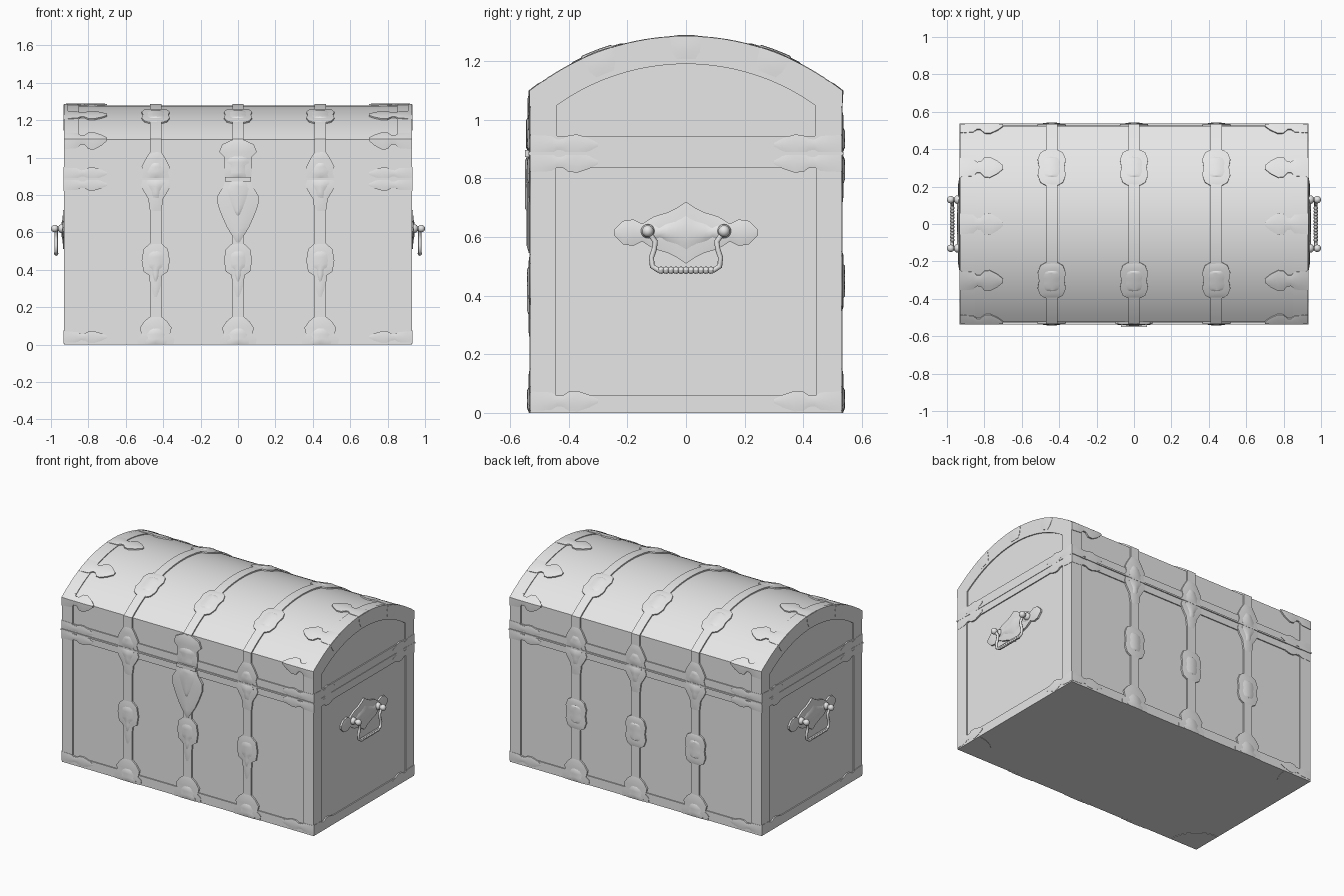
import bpy, bmesh, math
from mathutils import Vector

cube = bpy.data.objects.get("Cube")
if cube:
    bpy.data.objects.remove(cube)

grey = bpy.data.materials.new("plain_grey")
grey.use_nodes = True
grey.diffuse_color = (0.8, 0.8, 0.8, 1)
grey.node_tree.nodes["Principled BSDF"].inputs["Base Color"].default_value = (0.8, 0.8, 0.8, 1)

# Main dimensions
HX, HY, SEAM, SPRING = 0.93, 0.53, 0.885, 1.10
RADIUS, ARC_Z = 0.85, 0.433
HALF = math.asin(HY / RADIUS)
TOP = SPRING + HALF * RADIUS
LENGTH = 2 * TOP
made = []


def finish(name, bm):
    bmesh.ops.remove_doubles(bm, verts=bm.verts, dist=0.00005)
    bmesh.ops.recalc_face_normals(bm, faces=bm.faces)
    mesh = bpy.data.meshes.new(name)
    bm.to_mesh(mesh)
    bm.free()
    mesh.materials.append(grey)
    ob = bpy.data.objects.new(name, mesh)
    bpy.context.collection.objects.link(ob)
    made.append(ob)
    return ob


def box(name, lo, hi):
    bm = bmesh.new()
    bmesh.ops.create_cube(bm, size=1)
    for v in bm.verts:
        v.co = [a + (c + 0.5) * (b - a) for a, b, c in zip(lo, hi, v.co)]
    return finish(name, bm)


# Surfaces that plates are laid on: (u, v, height) -> point
def wrap(x, s, h):
    if s > TOP:
        p = wrap(x, LENGTH - s, h)
        return Vector((p.x, -p.y, p.z))
    if s <= SPRING:
        return Vector((x, -HY - h, s))
    a = (s - TOP) / RADIUS
    return Vector((x, (RADIUS + h) * math.sin(a), ARC_Z + (RADIUS + h) * math.cos(a)))


def end_wall(sign):
    return lambda y, z, h: Vector((sign * (HX + h), y, z))


def end_arch(sign):
    def f(s, depth, h):
        p = wrap(0, s, -depth)
        return Vector((sign * (HX + h), p.y, p.z))
    return f


def plate(name, surf, u, v, profile, thick, along="v", sign=1, flat=False, scale=1):
    """Ribbon of varying half width laid on a surface, with a low domed section."""
    base = -0.012
    rows = []
    for (t0, w0), (t1, w1) in zip(profile, profile[1:]):
        n = max(1, math.ceil((t1 - t0) / 0.04))
        rows += [(t0 + (t1 - t0) * i / n, w0 + (w1 - w0) * i / n) for i in range(n)]
    rows.append(profile[-1])
    edge, mid = (1, 1) if flat else (0.45, 0.85)
    section = [(-1, None), (-1, edge), (-0.55, mid), (0, 1), (0.55, mid), (1, edge), (1, None)]
    rows = [(*rows[0], True)] + [(*r, False) for r in rows] + [(*rows[-1], True)]
    bm = bmesh.new()
    grid = []
    for i, (t, w, low) in enumerate(rows):
        tip = edge if i in (1, len(rows) - 2) else 1
        line = []
        for c, k in section:
            h = base if low or k is None else thick * min(k, tip)
            a, b = sign * t * scale, c * w * scale
            line.append(bm.verts.new(surf(u + b, v + a, h) if along == "v" else surf(u + a, v + b, h)))
        grid.append(line)
    for r0, r1 in zip(grid, grid[1:]):
        for j in range(len(section) - 1):
            bm.faces.new((r0[j], r0[j + 1], r1[j + 1], r1[j]))
    return finish(name, bm)


def arch(half, spring, radius, z0, n=28):
    a0 = math.asin(half / radius)
    arc = [a0 * (2 * i / n - 1) for i in range(n + 1)]
    cz = spring - radius * math.cos(a0)
    return [(-half, z0)] + [(radius * math.sin(a), cz + radius * math.cos(a)) for a in arc] + [(half, z0)]


# Chest core, domed lid core and seam lip
D = 0.007
box("chest_body", (D - HX, D - HY, 0.003), (HX - D, HY - D, SEAM))
bm = bmesh.new()
face = bm.faces.new([bm.verts.new((D - HX, y, z)) for y, z in arch(HY - D, SPRING - D / 2, RADIUS - D, SEAM)])
ext = bmesh.ops.extrude_face_region(bm, geom=[face])["geom"]
bmesh.ops.translate(bm, verts=[g for g in ext if isinstance(g, bmesh.types.BMVert)], vec=(2 * (HX - D), 0, 0))
finish("lid_dome", bm)
box("seam_lip", (-HX - 0.003, -HY - 0.007, 0.88), (HX + 0.003, HY + 0.007, 0.89))

# Ornament outlines as (distance, half width)
CLAW = [(0, .055), (.07, .05), (.09, .03), (.11, .032), (.13, .055), (.16, .058), (.2, .036), (.23, .01)]
TAB = [(0, .055), (.05, .05), (.075, .035)]
ROSETTE = [(-.1, .035), (-.085, .06), (-.045, .075), (0, .068), (.045, .075), (.085, .06), (.1, .035)]
FOOT = [(0, .095), (.03, .1), (.05, .075), (.09, .085), (.125, .06), (.15, .03)]
FLARE = [(0, .07), (.03, .08), (.06, .065), (.1, .04), (.17, .03)]
LID_FLARE = [(0, .075), (.03, .065), (.06, .075), (.1, .055), (.14, .03)]
DROP = [(-.2, .008), (-.13, .03), (-.08, .035), (-.06, .065), (0, .075), (.06, .065), (.09, .032)]
HASP = [(0, .065), (.04, .078), (.09, .11), (.14, .108), (.2, .085), (.26, .058), (.34, .008)]
LATCH = [(0, .07), (.05, .075), (.11, .072), (.14, .1), (.18, .085), (.205, .03)]
BACKPLATE = [(-.245, .01), (-.215, .04), (-.18, .045), (-.15, .03), (-.11, .055), (-.06, .07), (-.03, .085), (0, .105)]
BACKPLATE += [(-t, w) for t, w in reversed(BACKPLATE[:-1])]


def ornament(name, surf, u, v, outline, thick, **kw):
    plate(name, surf, u, v, outline, thick, **kw)


def layered(name, u, v, outline, thick, sign=1):
    plate(name, wrap, u, v, outline, thick, sign=sign)
    plate(name + "_boss", wrap, u, v, outline, thick + 0.005, sign=sign, scale=0.6)


# Front and back: frame bands, straps and their fittings
for side, sgn in (("front", 1), ("back", -1)):
    at = (lambda s: s) if sgn == 1 else (lambda s: LENGTH - s)
    for part, lo, hi in (("bottom", 0, .06), ("body_top", .835, .88), ("lid_bottom", .89, .94)):
        plate(f"{side}_{part}_band", wrap, 0, at((lo + hi) / 2), [(-HX, (hi - lo) / 2), (HX, (hi - lo) / 2)],
              0, along="u", flat=True)
    for x in (-.89, .89):
        plate(f"{side}_edge_trim", wrap, x, at(0), [(0, .04), (.88, .04)], 0, sign=sgn, flat=True)
    for x in (-.44, 0, .44):
        centre_front = x == 0 and sgn == 1
        plate(f"{side}_strap", wrap, x, at(0), [(0, .03), (.88, .03)], 0.004, sign=sgn, flat=True)
        layered(f"{side}_strap_foot", x, at(0), FOOT, 0.008, sgn)
        layered(f"{side}_lid_rosette", x, at(TOP - .31), ROSETTE, 0.007, sgn)
        if centre_front:
            layered("lock_hasp", x, SEAM, HASP, 0.014, -1)
            layered("lid_latch", x, SEAM + .005, LATCH, 0.011)
            layered("lock_drop", x, .45, DROP, 0.008)
        else:
            layered(f"{side}_strap_flare", x, at(.88), FLARE, 0.008, -sgn)
            layered(f"{side}_lid_flare", x, at(.89), LID_FLARE, 0.008, sgn)
            layered(f"{side}_strap_drop", x, at(.45), DROP if sgn == 1 else ROSETTE, 0.008, sgn)
    for end in (-1, 1):
        for s in (.04, .855, .915):
            ornament(f"{side}_corner_claw", wrap, end * HX, at(s), [(t, w * .55) for t, w in CLAW],
                     0.004, along="u", sign=-end)
box("hasp_hinge", (-.07, -HY - .02, .873), (.07, -HY, .897))

# Lid straps and end bands running over the dome
for x, w, h in ((-.44, .03, .004), (0, .03, .004), (.44, .03, .004), (-.89, .04, 0), (.89, .04, 0)):
    plate("lid_strap", wrap, x, 0, [(.89, w), (SPRING, w), (LENGTH - SPRING, w), (LENGTH - .89, w)], h, flat=True)

# Chest ends
for end in (-1, 1):
    wall, rim = end_wall(end), end_arch(end)
    # Arched frame around the lid end
    loops = [arch(HY, SPRING, RADIUS, .89), arch(.44, 1.05, .76, .945)]
    bm = bmesh.new()
    rings = [[bm.verts.new((end * x, y, z)) for y, z in lp] for lp, x in
             ((loops[0], HX - .02), (loops[0], HX), (loops[1], HX), (loops[1], HX - .02))]
    for a, b in zip(rings, rings[1:]):
        for i in range(len(a)):
            j = (i + 1) % len(a)
            bm.faces.new((a[i], a[j], b[j], b[i]))
    finish("lid_end_frame", bm)
    # Claws and matching tabs on the lid edge
    for s in (SPRING, TOP - .31, TOP, TOP + .31, LENGTH - SPRING):
        ornament("lid_claw", wrap, end * HX, s, CLAW, 0.007, along="u", sign=-end)
        if SPRING < s < LENGTH - SPRING:
            ornament("lid_claw_tab", rim, s, 0, TAB, 0.004)
    # Frame and corner fittings on the wall
    for lo, hi in ((0, .06), (.835, .88)):
        plate("end_band", wall, 0, (lo + hi) / 2, [(-HY, (hi - lo) / 2), (HY, (hi - lo) / 2)], 0, along="u", flat=True)
    for y in (-1, 1):
        plate("end_edge_trim", wall, y * .4875, 0, [(0, .0425), (.88, .0425)], 0, flat=True)
        for z in (.04, .855, .915):
            ornament("end_corner_claw", wall, y * HY, z, [(t, w * .6) for t, w in CLAW], 0.004, along="u", sign=-y)
        # Bottom corner plate
        bm = bmesh.new()
        pts = [(0, 0)] + [(.2 * math.cos(a * math.pi / 16), .2 * math.sin(a * math.pi / 16)) for a in range(9)]
        f = bm.faces.new([bm.verts.new((end * (HX - px), y * (HY - py), 0)) for px, py in pts])
        up = bmesh.ops.extrude_face_region(bm, geom=[f])["geom"]
        bmesh.ops.translate(bm, verts=[g for g in up if isinstance(g, bmesh.types.BMVert)], vec=(0, 0, .006))
        finish("bottom_corner_plate", bm)

    # Handle: backplate, posts, hanging bail with beads
    ornament("handle_backplate", wall, 0, .615, BACKPLATE, 0.01, along="u")
    ornament("handle_backplate_boss", wall, 0, .615, BACKPLATE, 0.016, along="u", scale=.6)
    bm = bmesh.new()
    for y in (-.13, .13):
        for x, r in ((.94, .024), (.955, .013), (.965, .013), (.98, .02)):
            ball = bmesh.ops.create_uvsphere(bm, u_segments=12, v_segments=8, radius=r)["verts"]
            bmesh.ops.translate(bm, verts=ball, vec=(end * x, y, .62))
    for i in range(-5, 6):
        bead = bmesh.ops.create_uvsphere(bm, u_segments=10, v_segments=6, radius=.0125)["verts"]
        bmesh.ops.translate(bm, verts=bead, vec=(end * .972, i * .017, .487))
    finish("handle_posts", bm)
    curve = bpy.data.curves.new("handle_bail", "CURVE")
    curve.dimensions = "3D"
    curve.bevel_depth = .009
    curve.bevel_resolution = 2
    half = [(-.13, .62), (-.105, .585), (-.108, .56), (-.118, .53), (-.115, .5), (-.095, .487)]
    path = half + [(-y, z) for y, z in reversed(half)]
    spline = curve.splines.new("POLY")
    spline.points.add(len(path) - 1)
    for p, (y, z) in zip(spline.points, path):
        p.co = (end * .972, y, z, 1)
    curve.materials.append(grey)
    bpy.context.collection.objects.link(bpy.data.objects.new("handle_bail", curve))

# Smooth shading with crisp edges
bpy.ops.object.select_all(action="DESELECT")
for ob in made:
    ob.select_set(True)
bpy.context.view_layer.objects.active = made[0]
bpy.ops.object.shade_smooth_by_angle(angle=math.radians(30))
